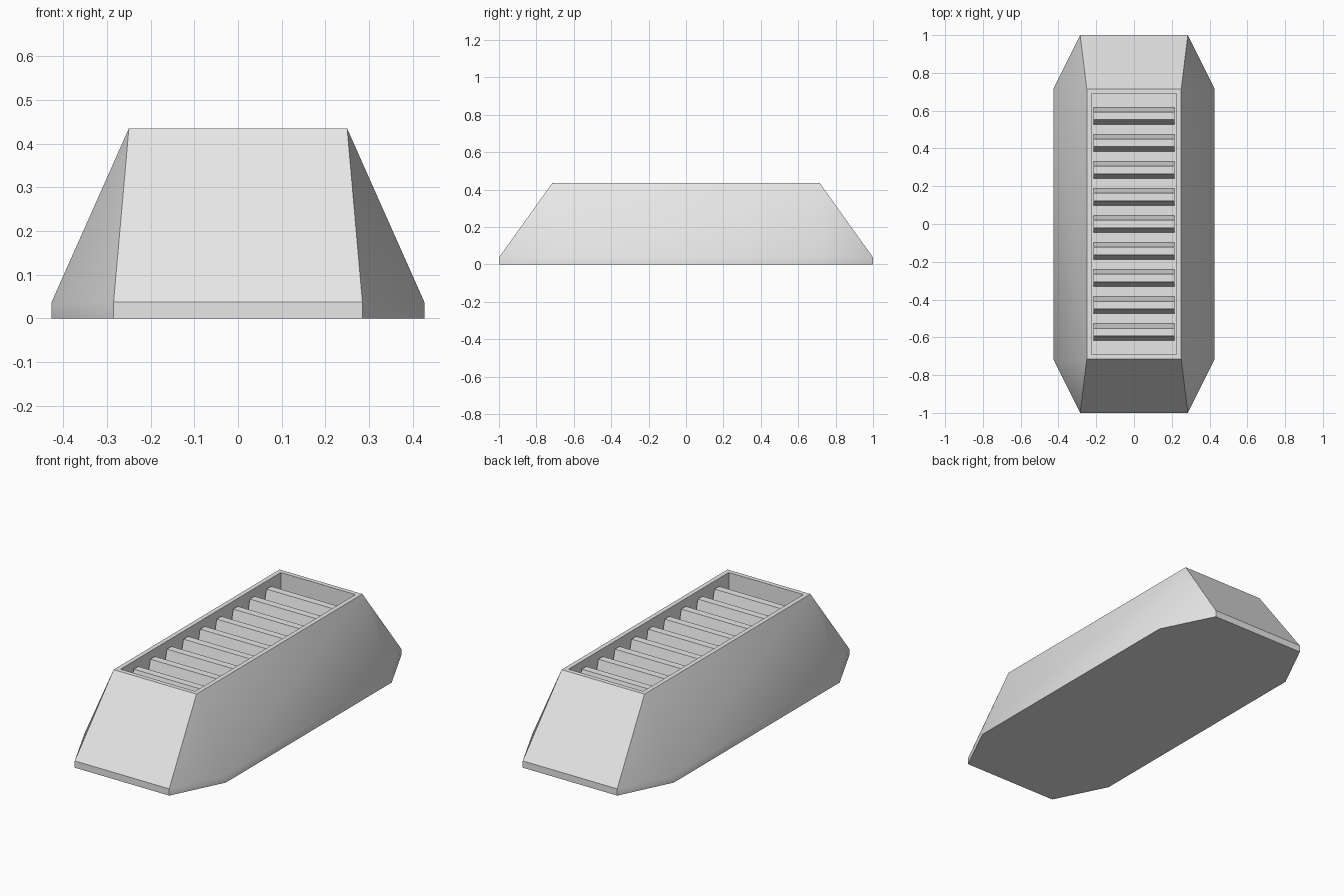
import bpy
import bmesh

cube = bpy.data.objects.get("Cube")
if cube:
    bpy.data.objects.remove(cube, do_unlink=True)

# Overall sizes
LIP_Z, TOP_Z, FLOOR_Z, SLAT_Z = 0.037, 0.435, 0.30, 0.40
TOP_X, TOP_Y, RIM = 0.25, 0.715, 0.035
SLATS, PITCH = 9, 0.143

grey = bpy.data.materials.new("light grey")
grey.use_nodes = True
grey.diffuse_color = (0.8, 0.8, 0.8, 1)
grey.node_tree.nodes["Principled BSDF"].inputs["Base Color"].default_value = (0.8, 0.8, 0.8, 1)


def finish(bm, name):
    """Turn a bmesh into a shaded object."""
    bmesh.ops.recalc_face_normals(bm, faces=bm.faces)
    mesh = bpy.data.meshes.new(name)
    bm.to_mesh(mesh)
    bm.free()
    mesh.materials.append(grey)
    obj = bpy.data.objects.new(name, mesh)
    bpy.context.collection.objects.link(obj)
    bpy.ops.object.select_all(action="DESELECT")
    obj.select_set(True)
    bpy.context.view_layer.objects.active = obj
    bpy.ops.object.shade_smooth_by_angle(angle=0.524)
    return obj


def octagon(bm, end_x, end_y, side_x, side_y, z):
    """Ring of eight corners, counter-clockwise seen from above."""
    quarter = [(side_x, side_y), (end_x, end_y)]
    half = quarter + [(-x, y) for x, y in reversed(quarter)]
    ring = half + [(-x, -y) for x, y in half]
    return [bm.verts.new((x, y, z)) for x, y in ring]


# Body: octagonal lip tapering to a rectangular top
bm = bmesh.new()
rings = [
    octagon(bm, 0.285, 1, 0.427, 0.715, 0),
    octagon(bm, 0.285, 1, 0.427, 0.715, LIP_Z),
    octagon(bm, TOP_X, TOP_Y, TOP_X, TOP_Y, TOP_Z),
]
for low, high in zip(rings, rings[1:]):
    for i in range(8):
        j = (i + 1) % 8
        bm.faces.new((low[i], low[j], high[j], high[i]))
bm.faces.new(rings[0][::-1])
bm.faces.new(rings[-1])
bmesh.ops.remove_doubles(bm, verts=bm.verts, dist=0.001)
bm.normal_update()

# Recess sunk into the top, leaving a rim
top = max(bm.faces, key=lambda f: f.calc_center_median().z)
bmesh.ops.inset_individual(bm, faces=[top], thickness=RIM)
floor = bmesh.ops.extrude_discrete_faces(bm, faces=[top])["faces"][0]
for v in floor.verts:
    v.co.z = FLOOR_Z
finish(bm, "body")

# Tapered slats across the recess
profile = [(-0.045, FLOOR_Z), (0.045, FLOOR_Z), (0.02, SLAT_Z), (-0.02, SLAT_Z)]
half_x = TOP_X - RIM
for n in range(SLATS):
    y0 = (n - (SLATS - 1) / 2) * PITCH
    bm = bmesh.new()
    face = bm.faces.new([bm.verts.new((-half_x, y0 + y, z)) for y, z in profile])
    grown = bmesh.ops.extrude_face_region(bm, geom=[face])["geom"]
    for v in grown:
        if isinstance(v, bmesh.types.BMVert):
            v.co.x = half_x
    finish(bm, f"slat_{n + 1}")
